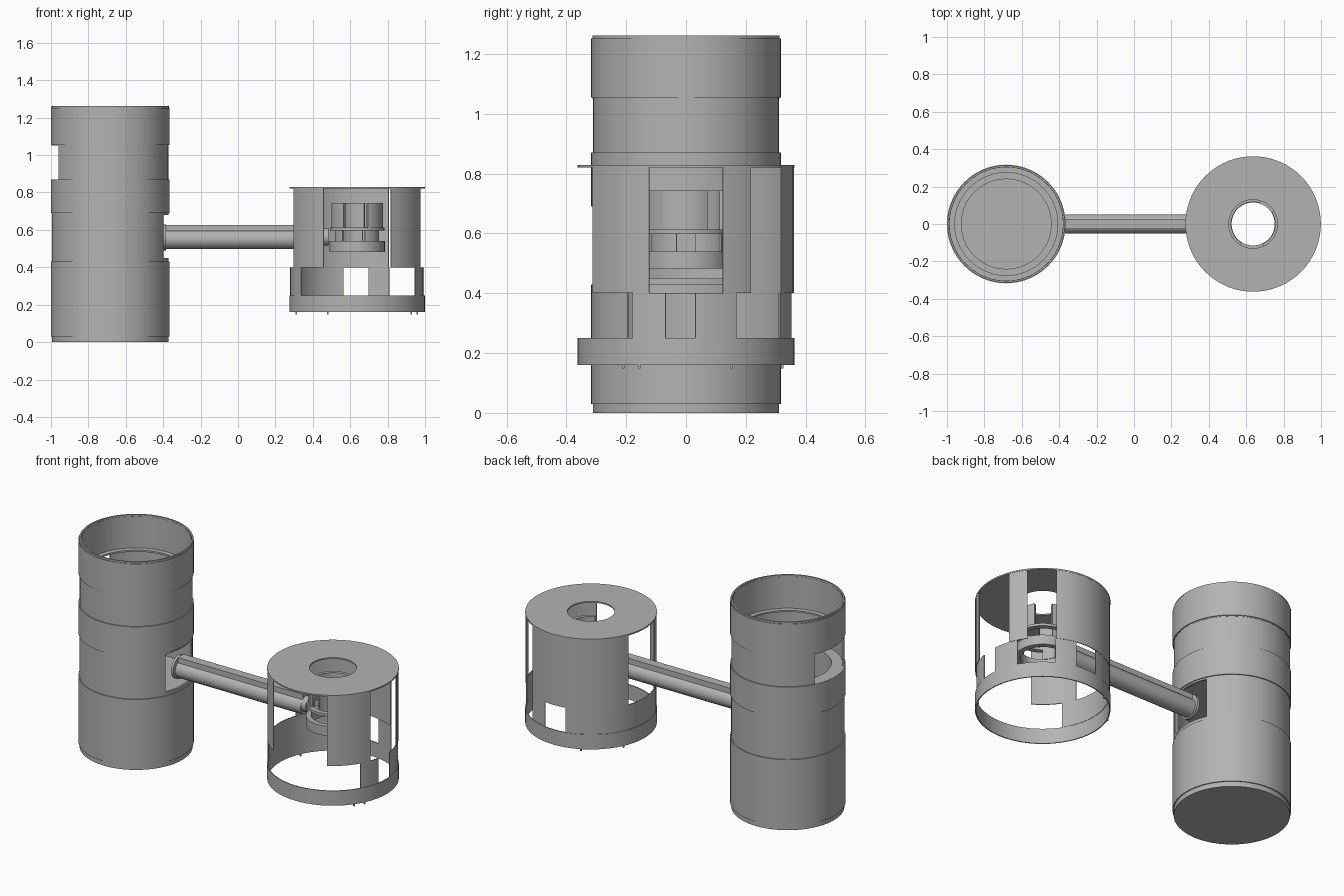
import bpy, bmesh, math
from mathutils import Matrix

cube = bpy.data.objects.get("Cube")
if cube:
    bpy.data.objects.remove(cube, do_unlink=True)

grey = bpy.data.materials.new("plain grey")
grey.use_nodes = True
grey.diffuse_color = (0.45, 0.45, 0.45, 1)
grey.node_tree.nodes["Principled BSDF"].inputs["Base Color"].default_value = (0.45, 0.45, 0.45, 1)

TOWER_X, DRUM_X = -0.683, 0.637


def finish(name, bm):
    bmesh.ops.remove_doubles(bm, verts=bm.verts, dist=1e-5)
    bmesh.ops.recalc_face_normals(bm, faces=bm.faces)
    mesh = bpy.data.meshes.new(name)
    bm.to_mesh(mesh)
    bm.free()
    mesh.materials.append(grey)
    obj = bpy.data.objects.new(name, mesh)
    bpy.context.collection.objects.link(obj)
    bpy.ops.object.select_all(action='DESELECT')
    obj.select_set(True)
    bpy.context.view_layer.objects.active = obj
    bpy.ops.object.shade_smooth_by_angle(angle=math.radians(30))
    return obj


def band(name, cx, r_in, r_out, z0, z1, a0=0, a1=360):
    """Ring, disc or curved panel spanning angles a0 to a1 in degrees."""
    bm = bmesh.new()
    full = a1 - a0 >= 360
    steps = max(3, round((a1 - a0) / 5))
    outline = [(r_in, z0), (r_out, z0), (r_out, z1), (r_in, z1)]
    if r_in == 0:
        outline = [(0, z0), (r_out, z0), (r_out, z1), (0, z1)]
    rows = []
    for i in range(steps + 1):
        a = math.radians(a0 + (a1 - a0) * i / steps)
        rows.append([bm.verts.new((cx + r * math.cos(a), r * math.sin(a), z))
                     for r, z in outline])
    sides = 3 if r_in == 0 else 4
    for p, q in zip(rows, rows[1:]):
        for k in range(sides):
            n = (k + 1) % 4
            bm.faces.new((p[k], q[k], q[n], p[n]))
    if not full:
        bm.faces.new(rows[0])
        bm.faces.new(rows[-1])
    return finish(name, bm)


def rod(name, x0, x1, z, r):
    bm = bmesh.new()
    bmesh.ops.create_cone(bm, cap_ends=True, segments=32, radius1=r, radius2=r, depth=x1 - x0,
                          matrix=Matrix.Translation(((x0 + x1) / 2, 0, z))
                          @ Matrix.Rotation(math.pi / 2, 4, 'Y'))
    return finish(name, bm)


def box(name, lo, hi):
    bm = bmesh.new()
    bmesh.ops.create_cube(bm, size=1)
    for v in bm.verts:
        v.co = [h if c > 0 else l for c, l, h in zip(v.co, lo, hi)]
    return finish(name, bm)


# Tall canister: stacked bands, with one window to the arm and one to the far side
band("tower_base", TOWER_X, 0, 0.311, 0, 0.03)
band("tower_lower_body", TOWER_X, 0, 0.317, 0.03, 0.43)
band("tower_arm_section", TOWER_X, 0.30, 0.311, 0.43, 0.69, 24, 336)
band("tower_arm_sill", TOWER_X, 0.30, 0.311, 0.43, 0.45, -24, 24)
band("tower_arm_lintel", TOWER_X, 0.30, 0.311, 0.68, 0.69, -24, 24)
band("tower_middle_ring", TOWER_X, 0.24, 0.317, 0.69, 0.87)
band("tower_middle_floor", TOWER_X, 0, 0.24, 0.69, 0.70)
band("tower_window_section", TOWER_X, 0.30, 0.311, 0.87, 1.055, 207, 513)
band("tower_ledge", TOWER_X, 0.275, 0.312, 1.05, 1.06)
band("tower_top_ring", TOWER_X, 0.303, 0.317, 1.055, 1.252)
band("tower_rim", TOWER_X, 0.304, 0.313, 1.252, 1.262)

# Connecting arm
rod("arm_tube", -0.40, 0.455, 0.55, 0.052)
rod("arm_flange", -0.40, -0.385, 0.56, 0.07)
rod("arm_tip", 0.455, 0.485, 0.563, 0.046)
box("arm_rail", (-0.39, -0.027, 0.59), (0.455, 0.027, 0.627))

# Drum cover and bottom ring
band("drum_cover", DRUM_X, 0.13, 0.362, 0.821, 0.829)
band("drum_bottom_ring", DRUM_X, 0.356, 0.362, 0.16, 0.25)

# Upper and lower curved wall panels
for i, (a0, a1) in enumerate([(20, 37), (62, 160), (200, 240), (300, 340)]):
    band(f"upper_panel_{i + 1}", DRUM_X, 0.356, 0.361, 0.40, 0.822, a0, a1)
for i, (a0, a1) in enumerate([(5, 28), (61, 80), (102, 213), (330, 349)]):
    band(f"lower_panel_{i + 1}", DRUM_X, 0.354, 0.359, 0.25, 0.40, a0, a1)

# Hollow spool in the middle of the drum
band("spool_lower_ring", DRUM_X, 0.118, 0.148, 0.482, 0.54)
for i, (a0, a1) in enumerate([(75, 165), (195, 230), (290, 345)]):
    band(f"spool_neck_{i + 1}", DRUM_X, 0.115, 0.122, 0.54, 0.60, a0, a1)
band("spool_thin_ring", DRUM_X, 0.115, 0.145, 0.598, 0.613)
for i, (a0, a1) in enumerate([(-65, 32), (72, 238)]):
    band(f"spool_wall_{i + 1}", DRUM_X, 0.118, 0.138, 0.613, 0.743, a0, a1)

# Tiny feet under the bottom ring
for i, angle in enumerate([155, 116, 324, 334]):
    a = math.radians(angle)
    x, y = DRUM_X + 0.358 * math.cos(a), 0.358 * math.sin(a)
    box(f"foot_{i + 1}", (x - 0.004, y - 0.004, 0.148), (x + 0.004, y + 0.004, 0.162))
